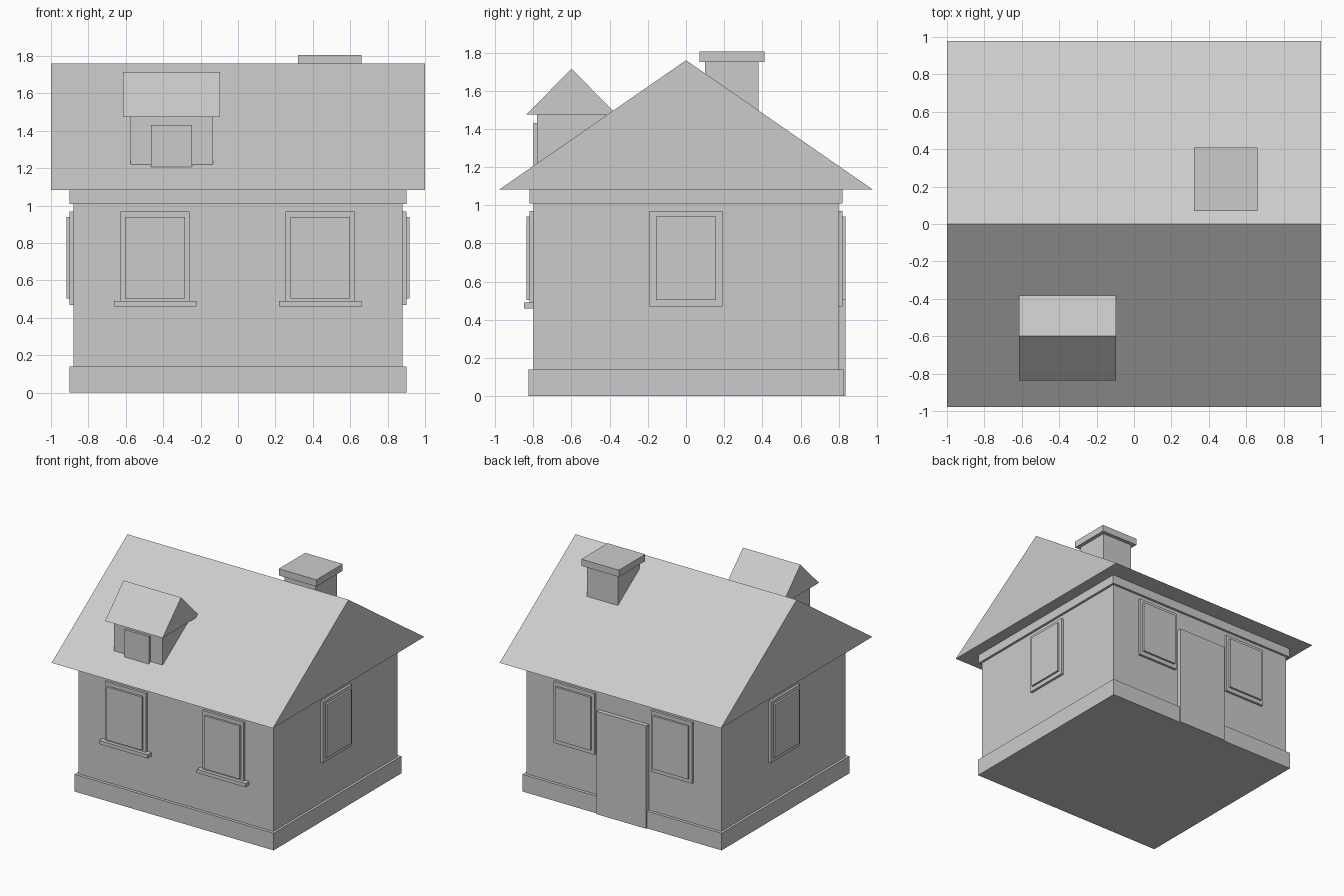
import bpy

if "Cube" in bpy.data.objects:
    bpy.data.objects.remove(bpy.data.objects["Cube"])


def mesh(name, verts, faces):
    me = bpy.data.meshes.new(name)
    me.from_pydata(verts, [], faces)
    ob = bpy.data.objects.new(name, me)
    bpy.context.collection.objects.link(ob)
    return ob


def box(name, x0, x1, y0, y1, z0, z1):
    x0, x1 = sorted((x0, x1))
    y0, y1 = sorted((y0, y1))
    v = [(x, y, z) for z in (z0, z1) for x, y in ((x0, y0), (x1, y0), (x1, y1), (x0, y1))]
    f = [(3, 2, 1, 0), (4, 5, 6, 7)] + [(i, (i + 1) % 4, (i + 1) % 4 + 4, i + 4) for i in range(4)]
    return mesh(name, v, f)


def gable(name, x0, x1, yc, half, z0, z1):
    """Triangular prism with its ridge along x."""
    v = [(x, y, z) for x in (x0, x1) for y, z in ((yc - half, z0), (yc + half, z0), (yc, z1))]
    f = [(0, 2, 1), (3, 4, 5), (0, 1, 4, 3), (1, 2, 5, 4), (2, 0, 3, 5)]
    return mesh(name, v, f)


# Walls, base course and top band
box("walls", -0.88, 0.88, -0.80, 0.80, 0.02, 1.08)
box("plinth", -0.90, 0.90, -0.825, 0.825, 0, 0.14)
box("eaves_band", -0.90, 0.90, -0.82, 0.82, 1.01, 1.085)

# Main roof
gable("roof", -1, 1, 0, 0.978, 1.083, 1.76)

# Chimney
box("chimney", 0.35, 0.63, 0.10, 0.38, 1.40, 1.75)
box("chimney_cap", 0.32, 0.66, 0.07, 0.41, 1.75, 1.805)

# Dormer
box("dormer_walls", -0.575, -0.135, -0.78, -0.42, 1.15, 1.48)
gable("dormer_roof", -0.615, -0.095, -0.60, 0.238, 1.475, 1.715)
box("dormer_window", -0.465, -0.245, -0.80, -0.77, 1.205, 1.43)

# Front and back windows: raised frame and panel, sills only at the front
for side, s in (("front", -1), ("back", 1)):
    for x in (-0.443, 0.44):
        box(f"{side}_window_frame", x - 0.185, x + 0.185, s * 0.79, s * 0.82, 0.47, 0.97)
        box(f"{side}_window_panel", x - 0.16, x + 0.16, s * 0.79, s * 0.836, 0.505, 0.94)
        if s < 0:
            box("window_sill", x - 0.22, x + 0.22, -0.79, -0.848, 0.46, 0.49)

# Side windows
for side, s in (("left", -1), ("right", 1)):
    box(f"{side}_window_frame", s * 0.87, s * 0.90, -0.19, 0.19, 0.47, 0.97)
    box(f"{side}_window_panel", s * 0.87, s * 0.916, -0.158, 0.158, 0.505, 0.94)

# Back door
box("door", -0.225, 0.225, 0.79, 0.836, 0, 0.84)
